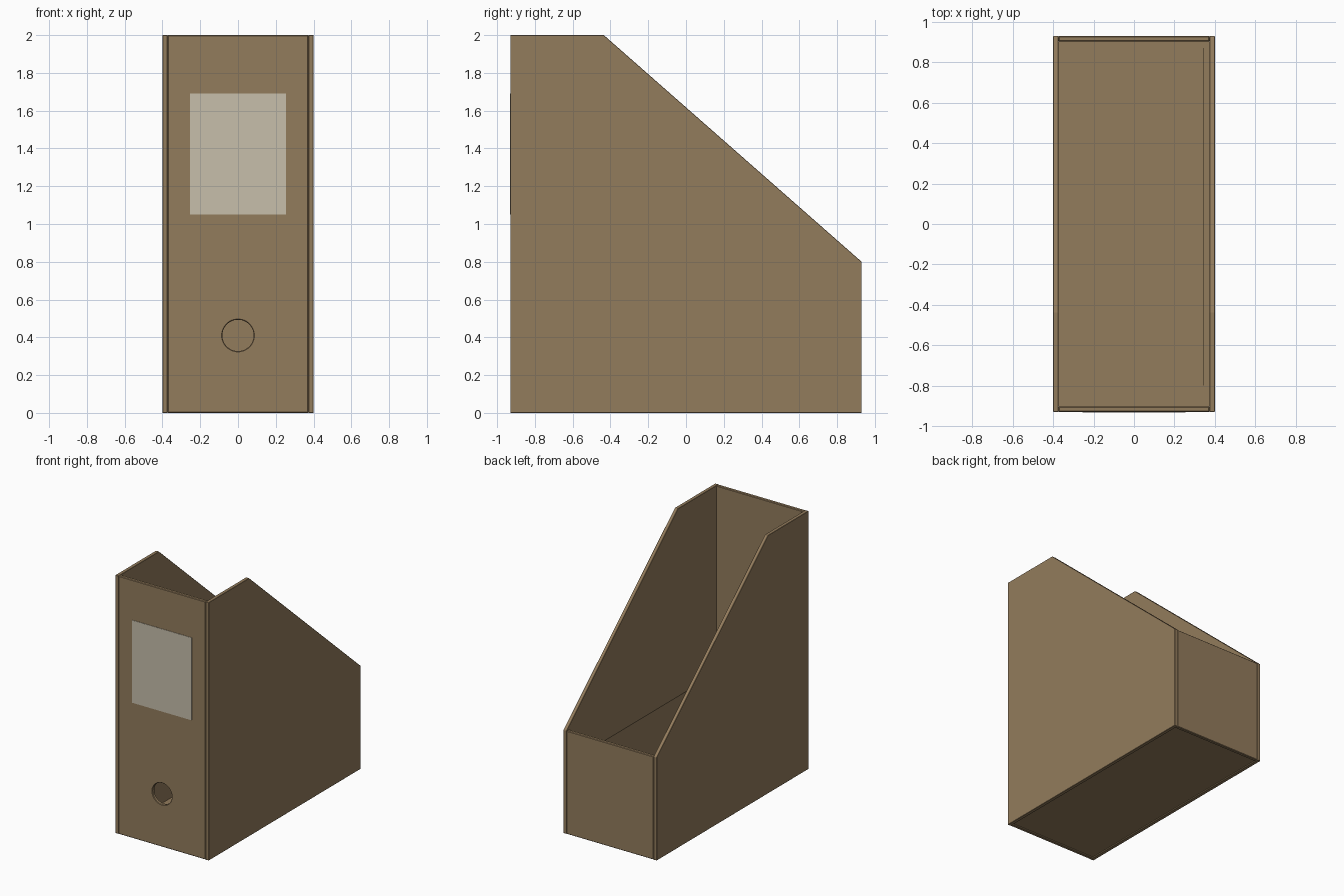
import bpy
import bmesh
from mathutils import Vector

cube = bpy.data.objects.get("Cube")
if cube:
    bpy.data.objects.remove(cube, do_unlink=True)

HALF_W, HALF_D, HEIGHT, LOW = 0.4, 0.93, 2.0, 0.8
WALL = 0.027
INNER = HALF_W - WALL
BASE = 0.008


def make_material(name, rgb):
    mat = bpy.data.materials.new(name)
    color = (*rgb, 1)
    mat.diffuse_color = color
    mat.use_nodes = True
    mat.node_tree.nodes["Principled BSDF"].inputs["Base Color"].default_value = color
    return mat


board = make_material("brown board", (0.29, 0.20, 0.107))
paper = make_material("cream paper", (0.57, 0.52, 0.41))


def prism(name, outline, depth, mat, bevel=0.0):
    """Extrude a closed planar outline along the depth vector."""
    bm = bmesh.new()
    face = bm.faces.new([bm.verts.new(p) for p in outline])
    new = bmesh.ops.extrude_face_region(bm, geom=[face])["geom"]
    moved = [v for v in new if isinstance(v, bmesh.types.BMVert)]
    bmesh.ops.translate(bm, verts=moved, vec=Vector(depth))
    bmesh.ops.recalc_face_normals(bm, faces=bm.faces)
    mesh = bpy.data.meshes.new(name)
    bm.to_mesh(mesh)
    bm.free()
    obj = bpy.data.objects.new(name, mesh)
    bpy.context.collection.objects.link(obj)
    mesh.materials.append(mat)
    if bevel:
        mod = obj.modifiers.new("soft edge", 'BEVEL')
        mod.width = bevel
        mod.segments = 1
    return obj


def box(name, lo, hi, mat, bevel=0.0):
    (x0, y0, z0), (x1, y1, z1) = lo, hi
    outline = [(x0, y0, z0), (x1, y0, z0), (x1, y1, z0), (x0, y1, z0)]
    return prism(name, outline, (0, 0, z1 - z0), mat, bevel)


# Sloping side panels
profile = [(-HALF_D, 0), (HALF_D, 0), (HALF_D, LOW), (-0.435, HEIGHT), (-HALF_D, HEIGHT)]
for side, name in ((1, "left_side_panel"), (-1, "right_side_panel")):
    outline = [(side * INNER, y, z) for y, z in profile]
    prism(name, outline, (side * WALL, 0, 0), board, 0.002)

# Tall front panel, low back panel and recessed floor
front = box("front_panel", (-INNER, -HALF_D, 0), (INNER, -HALF_D + WALL, HEIGHT), board)
box("back_panel", (-INNER, HALF_D - WALL, 0), (INNER, HALF_D, LOW), board, 0.004)
box("floor_panel", (-INNER, WALL - HALF_D, BASE), (INNER, HALF_D - WALL, BASE + WALL), board)

# Round finger hole through the front panel
bpy.ops.mesh.primitive_cylinder_add(vertices=48, radius=0.083, depth=0.2,
                                    location=(0, -HALF_D, 0.41), rotation=(1.5708, 0, 0))
cutter = bpy.context.object
cutter.name = "hole_cutter"
cutter.hide_render = True
cut = front.modifiers.new("finger hole", 'BOOLEAN')
cut.object = cutter
cut.operation = 'DIFFERENCE'
cut.solver = 'EXACT'
bpy.context.view_layer.objects.active = front
bpy.ops.object.modifier_apply(modifier=cut.name)
bpy.data.objects.remove(cutter, do_unlink=True)
edge = front.modifiers.new("soft edge", 'BEVEL')
edge.width = 0.004
edge.segments = 1

# Paper label on the front
box("label", (-0.255, -HALF_D - 0.003, 1.05), (0.255, -HALF_D + 0.001, 1.69), paper)

# Thin divider sheet standing inside, next to the left side panel
box("divider_sheet", (0.343, -0.8, BASE + WALL), (0.347, 0.87, 0.57), board)
